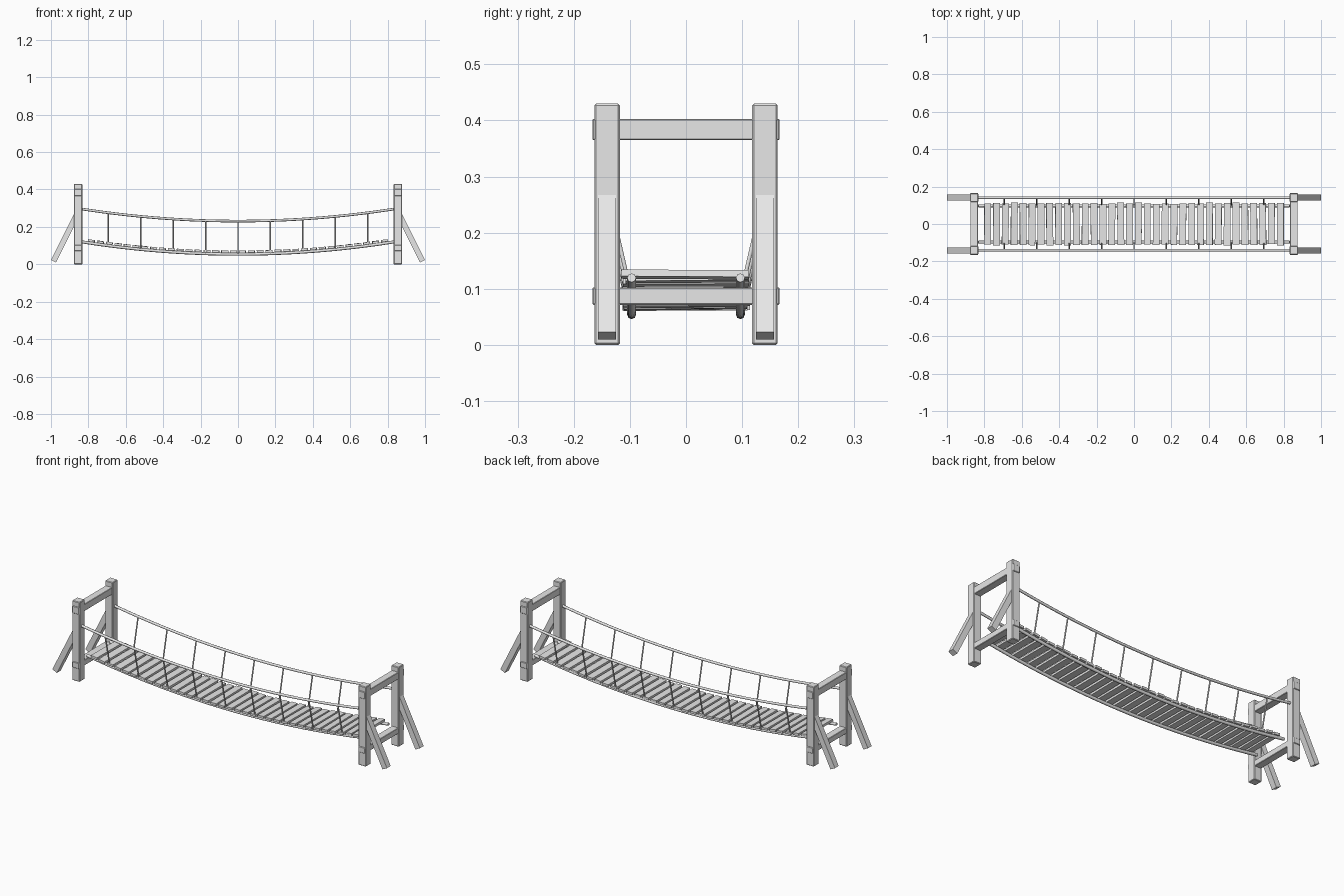
import bpy, math, random
from mathutils import Vector, Matrix

if "Cube" in bpy.data.objects:
    bpy.data.objects.remove(bpy.data.objects["Cube"])
random.seed(4)

mat = bpy.data.materials.new("pale grey wood and rope")
mat.diffuse_color = (0.8, 0.8, 0.8, 1)
mat.use_nodes = True
mat.node_tree.nodes["Principled BSDF"].inputs["Base Color"].default_value = mat.diffuse_color


def box(name, center, size, rot=(0, 0, 0), bevel=0.0):
    bpy.ops.mesh.primitive_cube_add(size=1, location=center, rotation=rot)
    o = bpy.context.object
    o.name = name
    o.data.transform(Matrix.Diagonal((*size, 1)))
    o.data.materials.append(mat)
    if bevel:
        m = o.modifiers.new("bevel", 'BEVEL')
        m.width = bevel
        m.segments = 1
    return o


def rope(name, pts, radius, sides=2):
    c = bpy.data.curves.new(name, 'CURVE')
    c.dimensions = '3D'
    c.bevel_depth = radius
    c.bevel_resolution = sides
    c.use_fill_caps = True
    s = c.splines.new('POLY')
    s.points.add(len(pts) - 1)
    for p, co in zip(s.points, pts):
        p.co = (*co, 1)
    s.use_smooth = True
    c.materials.append(mat)
    o = bpy.data.objects.new(name, c)
    bpy.context.collection.objects.link(o)


# Sag of the two rope pairs
def foot_z(x):
    return 0.054 + 0.066 * (x / 0.835) ** 2


def rail_z(x):
    return 0.231 + 0.067 * (x / 0.85) ** 2


# End frames: posts, cross beams, slanted braces
for sx in (-1, 1):
    px = sx * 0.855
    for sy in (-1, 1):
        box("post", (px, sy * 0.1405, 0.215), (0.045, 0.045, 0.43), bevel=0.003)
        top, low = Vector((sx * 0.863, sy * 0.1405, 0.263)), Vector((sx * 0.986, sy * 0.1405, 0.0165))
        d = low - top
        box("brace", (top + low) / 2, (0.03, 0.032, d.length),
            rot=(0, math.atan2(-d.x, -d.z), 0))
    box("top_beam", (px, 0, 0.384), (0.04, 0.334, 0.038), bevel=0.002)
    box("lower_beam", (px, 0, 0.087), (0.04, 0.334, 0.031), bevel=0.002)

# Foot ropes, hand ropes and hangers on both sides
for sy in (-1, 1):
    xs = [i / 16 for i in range(-16, 17)]
    rope("foot_rope", [(t * 0.832, sy * 0.097, foot_z(t * 0.832)) for t in xs], 0.008)
    rope("hand_rope", [(t * 0.85, sy * 0.1405, rail_z(t * 0.85)) for t in xs], 0.007)
    for i in range(-4, 5):
        x = i * 0.1737
        rope("hanger", [(x, sy * 0.1405, rail_z(x)), (x, sy * 0.1, foot_z(x))], 0.004, 1)

# Deck planks follow the sag, with slight irregularity
N = 34
for i in range(N):
    x = -0.783 + 1.566 * i / (N - 1)
    slope = 2 * 0.066 * x / 0.835 ** 2
    box("plank", (x, random.uniform(-0.002, 0.002), foot_z(x) + 0.0135),
        (0.036, random.uniform(0.218, 0.228), 0.012),
        rot=(random.uniform(-0.008, 0.008), -math.atan(slope) + random.uniform(-0.02, 0.02),
             random.uniform(-0.012, 0.012)))
